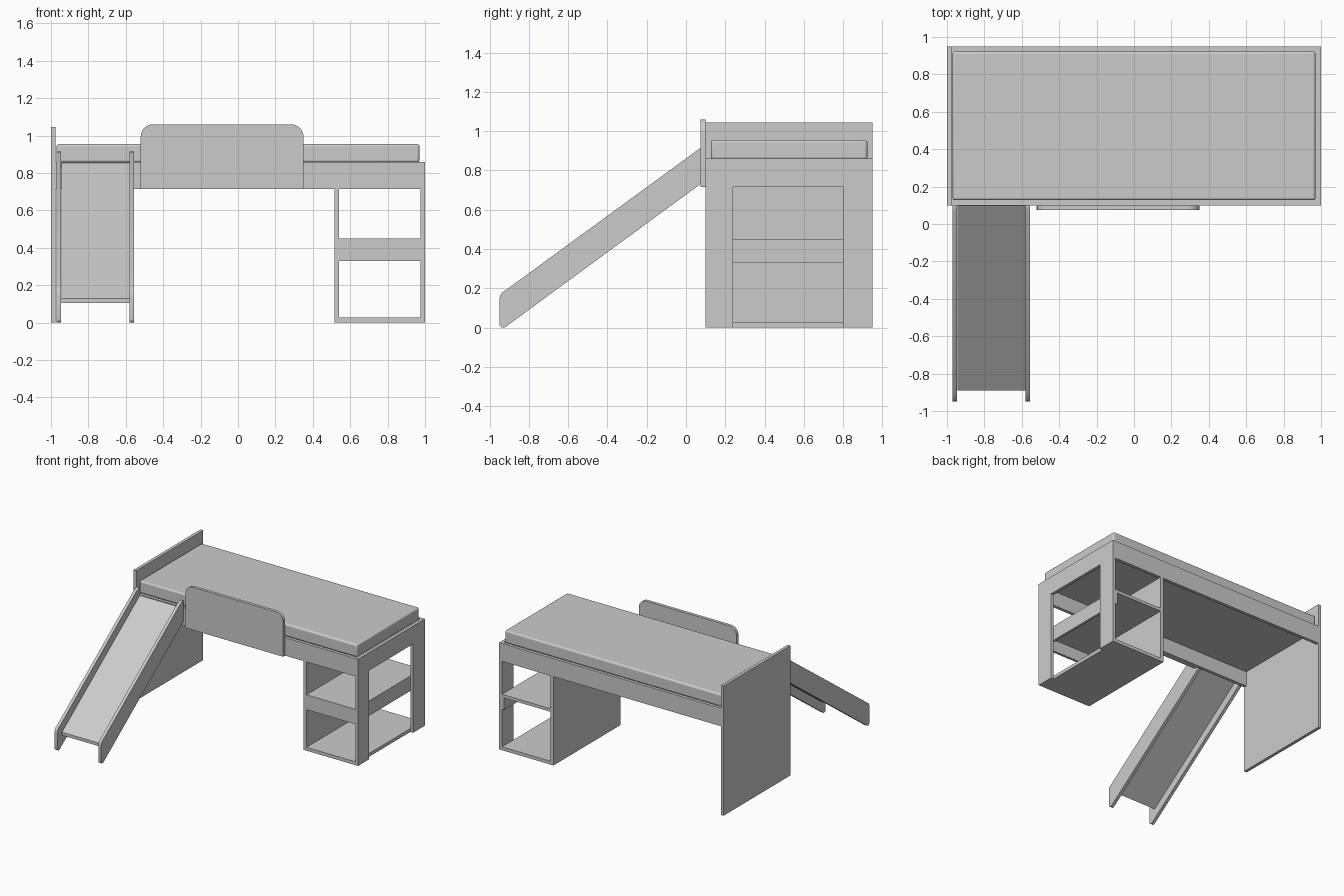
import bpy, bmesh, math
from mathutils import Vector

if "Cube" in bpy.data.objects:
    bpy.data.objects.remove(bpy.data.objects["Cube"])


def prism(name, pts, axis, lo, hi):
    """Extrude a 2D profile: axis 'x' takes (y, z) points, axis 'y' takes (x, z)."""
    put = (lambda p, d: (d, p[0], p[1])) if axis == 'x' else (lambda p, d: (p[0], d, p[1]))
    bm = bmesh.new()
    face = bm.faces.new([bm.verts.new(put(p, lo)) for p in pts])
    ext = bmesh.ops.extrude_face_region(bm, geom=[face])
    move = Vector(put((0, 0), hi - lo))
    bmesh.ops.translate(bm, vec=move, verts=[v for v in ext['geom'] if isinstance(v, bmesh.types.BMVert)])
    bmesh.ops.recalc_face_normals(bm, faces=bm.faces)
    me = bpy.data.meshes.new(name)
    bm.to_mesh(me)
    bm.free()
    ob = bpy.data.objects.new(name, me)
    bpy.context.collection.objects.link(ob)
    return ob


def box(name, x, y, z):
    return prism(name, [(y[0], z[0]), (y[1], z[0]), (y[1], z[1]), (y[0], z[1])], 'x', *x)


def arc(cx, cz, r, a0, a1, n=8):
    return [(cx + r * math.cos(math.radians(a0 + (a1 - a0) * i / n)),
             cz + r * math.sin(math.radians(a0 + (a1 - a0) * i / n))) for i in range(n + 1)]


def smooth(ob):
    bpy.ops.object.select_all(action='DESELECT')
    ob.select_set(True)
    bpy.context.view_layer.objects.active = ob
    bpy.ops.object.shade_smooth_by_angle(angle=math.radians(40))


# Bed frame: headboard panel, side rails, base
box("headboard_panel", (-1, -0.975), (0.10, 0.95), (0, 1.045))
box("front_rail", (-0.975, 0.975), (0.10, 0.125), (0.715, 0.86))
box("back_rail", (-0.975, 0.975), (0.925, 0.95), (0.715, 0.86))
box("bed_base", (-0.975, 0.975), (0.125, 0.925), (0.835, 0.855))

# End panel: an arch with an opening down to the floor
prism("end_panel", [(0.10, 0), (0.24, 0), (0.24, 0.715), (0.80, 0.715), (0.80, 0),
                    (0.95, 0), (0.95, 0.86), (0.10, 0.86)], 'x', 0.975, 1)

# Open shelf unit under the bed
box("shelf_divider", (0.515, 0.54), (0.10, 0.95), (0, 0.715))
box("shelf_bottom", (0.54, 0.975), (0.10, 0.95), (0, 0.027))
box("shelf_middle", (0.54, 0.975), (0.12, 0.95), (0.425, 0.45))
box("shelf_front_apron", (0.54, 0.975), (0.10, 0.12), (0.33, 0.45))
box("shelf_end_apron", (0.955, 0.975), (0.12, 0.95), (0.33, 0.425))

# Mattress with soft edges
mattress = box("mattress", (-0.97, 0.97), (0.127, 0.923), (0.855, 0.956))
bev = mattress.modifiers.new("soft_edges", 'BEVEL')
bev.width, bev.segments = 0.014, 4
smooth(mattress)

# Guard board with rounded top corners
guard = prism("guard_board", [(-0.52, 0.715), (0.35, 0.715)]
              + arc(0.285, 0.995, 0.065, 0, 90) + arc(-0.455, 0.995, 0.065, 90, 180),
              'y', 0.075, 0.10)
smooth(guard)

# Slide sides: sloping profile with a rounded foot
side = ([(0.10, 0.75), (0.10, 0.915), (0.07, 0.912), (-0.905, 0.2)]
        + arc(-0.89, 0.14, 0.06, 140, 180, 4)
        + arc(-0.93, 0.02, 0.02, 180, 300, 6))
for label, x in (("left", -0.97), ("right", -0.58)):
    smooth(prism(label + "_slide_side", side, 'x', x, x + 0.025))

# Slide bed
prism("slide_surface", [(-0.89, 0.105), (0.10, 0.828), (0.10, 0.853), (-0.89, 0.13)],
      'x', -0.945, -0.58)
